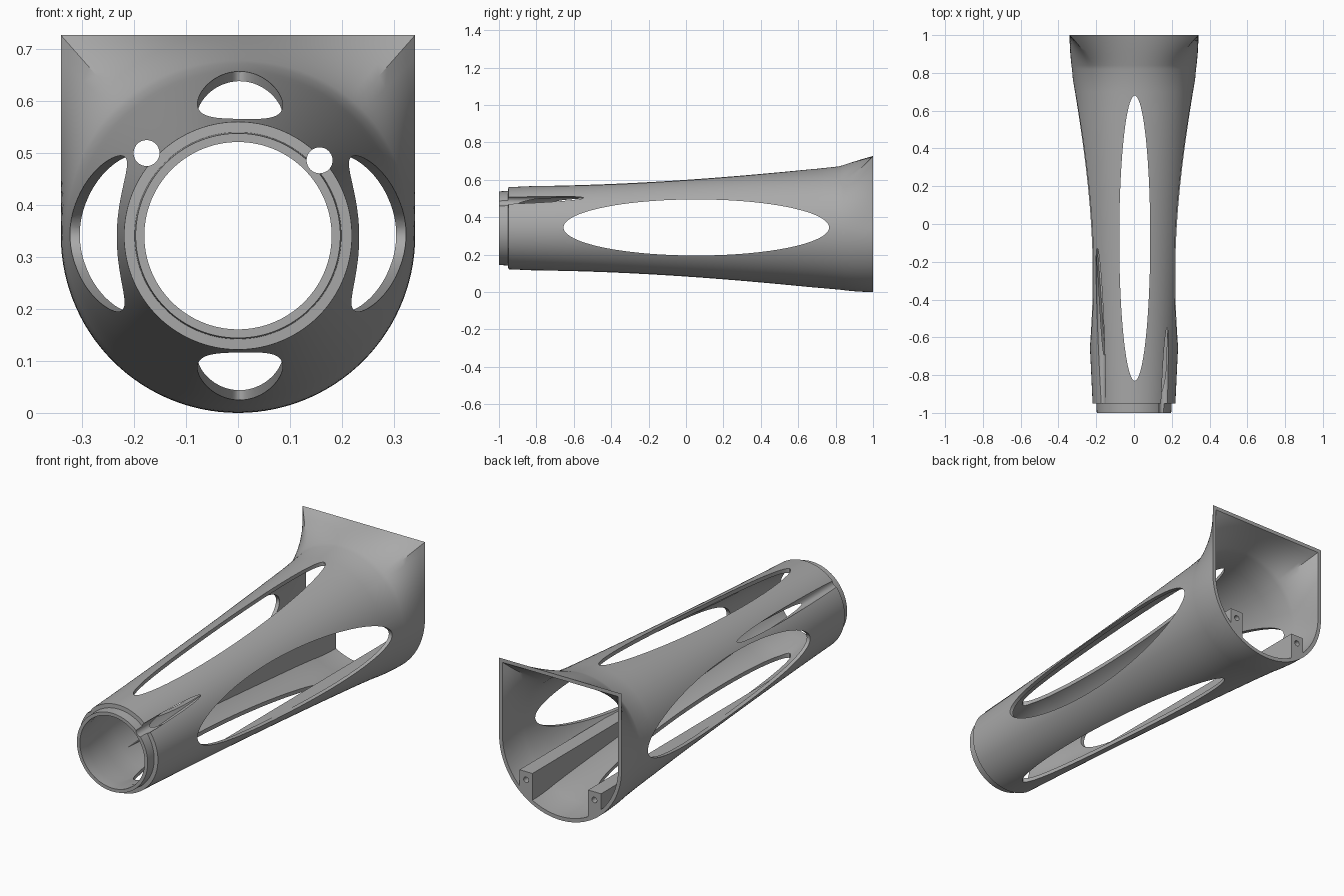
import bpy, bmesh, math
from mathutils import Matrix

if bpy.data.objects.get("Cube"):
    bpy.data.objects.remove(bpy.data.objects["Cube"])

AXIS = 0.341      # height of the tube's centre line
SIDES = 120
FLARE = 0.8       # where the round tube starts turning square at the top

grey = bpy.data.materials.new("mid grey")
grey.use_nodes = True
grey.diffuse_color = (0.4, 0.4, 0.4, 1)
grey.node_tree.nodes["Principled BSDF"].inputs["Base Color"].default_value = (0.4, 0.4, 0.4, 1)


def finish(bm, name):
    bmesh.ops.recalc_face_normals(bm, faces=bm.faces)
    mesh = bpy.data.meshes.new(name)
    bm.to_mesh(mesh)
    bm.free()
    mesh.materials.append(grey)
    obj = bpy.data.objects.new(name, mesh)
    bpy.context.collection.objects.link(obj)
    return obj


def tube_radius(y):
    return 0.27 + 0.062 * y + 0.009 * y * y


def section(y, radius, wall):
    """Ring of points: a circle that becomes a square-topped arch at the back."""
    half, top = 0.341 - wall, 0.386 - wall
    corner = math.atan2(top, half)
    t = min(1, max(0, (y - FLARE) / (1 - FLARE)))
    step = math.tau / SIDES
    snap = round(corner / step)
    points = []
    for i in range(SIDES):
        a = i * step
        if i == snap:
            a = corner
        elif i == SIDES // 2 - snap:
            a = math.pi - corner
        c, s = math.cos(a), math.sin(a)
        reach = half
        if s > 0:
            reach = min(half / max(abs(c), 1e-6), top / s)
        # corners ease in later than the flat sides
        bend = 1 + 4 * max(0, reach - half)
        r = radius + (reach - radius) * t ** bend
        points.append((r * c, y, AXIS + r * s))
    return points


def loft(name, stations, wall):
    bm = bmesh.new()
    rings = [[bm.verts.new(p) for p in section(y, r, wall)] for y, r in stations]
    for a, b in zip(rings, rings[1:]):
        for i in range(SIDES):
            j = (i + 1) % SIDES
            bm.faces.new((a[i], a[j], b[j], b[i]))
    bm.faces.new(rings[0])
    bm.faces.new(rings[-1])
    return finish(bm, name)


def cylinder(name, centre, axis, depth, size_a, size_b, sides=96):
    """Elliptic cylinder along x, y or z."""
    turn = {"x": Matrix.Rotation(math.pi / 2, 4, "Y"),
            "y": Matrix.Rotation(math.pi / 2, 4, "X"),
            "z": Matrix.Identity(4)}[axis]
    bm = bmesh.new()
    bmesh.ops.create_cone(bm, cap_ends=True, segments=sides, radius1=1, radius2=1, depth=depth,
                          matrix=Matrix.Translation(centre) @ turn @ Matrix.Diagonal((size_a, size_b, 1, 1)))
    return finish(bm, name)


def block(name, low, high):
    bm = bmesh.new()
    mid = [(a + b) / 2 for a, b in zip(low, high)]
    size = [b - a for a, b in zip(low, high)]
    bmesh.ops.create_cube(bm, size=1, matrix=Matrix.Translation(mid) @ Matrix.Diagonal((*size, 1)))
    return finish(bm, name)


def cut(target, cutter):
    mod = target.modifiers.new("cut", "BOOLEAN")
    mod.operation = "DIFFERENCE"
    mod.solver = "EXACT"
    mod.object = cutter
    bpy.context.view_layer.objects.active = target
    bpy.ops.object.modifier_apply(modifier=mod.name)
    bpy.data.objects.remove(cutter)


# Long stations shared by the outer skin and the hollow
body_ys = [-0.8 + 0.1 * i for i in range(16)]
flare_ys = [FLARE + 0.02 * i for i in range(1, 11)]

# Outer skin, with the stepped collar at the front
outer = [(-1, 0.197), (-0.951, 0.199), (-0.95, tube_radius(-0.95))]
outer += [(y, tube_radius(y)) for y in body_ys + flare_ys]
shell = loft("tapered_tube", outer, 0)

# Hollow, less the two rails that stay standing inside it
WALL = 0.019
inner = [(-1.02, 0.18), (-0.94, 0.181)]
inner += [(y, tube_radius(y) - WALL) for y in body_ys + flare_ys]
inner.append((1.02, tube_radius(1) - WALL))
hollow = loft("hollow", inner, WALL)
for side in (-1, 1):
    xs = sorted((side * 0.155, side * 0.227))
    cut(hollow, block("rail", (xs[0], -1.1, -0.1), (xs[1], 1.1, 0.193)))
cut(shell, hollow)

# Long oval windows: one pair through the sides, one pair top and bottom
cut(shell, cylinder("side_windows", (0, 0.055, 0.345), "x", 2, 0.15, 0.71))
cut(shell, cylinder("top_windows", (0.004, -0.075, AXIS), "z", 2, 0.082, 0.755))

# Two lengthwise bores that break out of the skin near the front
cut(shell, cylinder("left_bore", (0.157, -0.5, 0.486), "y", 1.4, 0.025, 0.025, 32))
cut(shell, cylinder("right_bore", (-0.176, -0.45, 0.5), "y", 1.5, 0.025, 0.025, 32))

# Screw holes in the back ends of the rails
for side in (-1, 1):
    cut(shell, cylinder("screw_hole", (side * 0.19, 1, 0.152), "y", 0.2, 0.014, 0.014, 24))

# Smooth skin with crisp rims
bpy.ops.object.select_all(action="DESELECT")
shell.select_set(True)
bpy.context.view_layer.objects.active = shell
bpy.ops.object.shade_smooth_by_angle(angle=math.radians(30))
